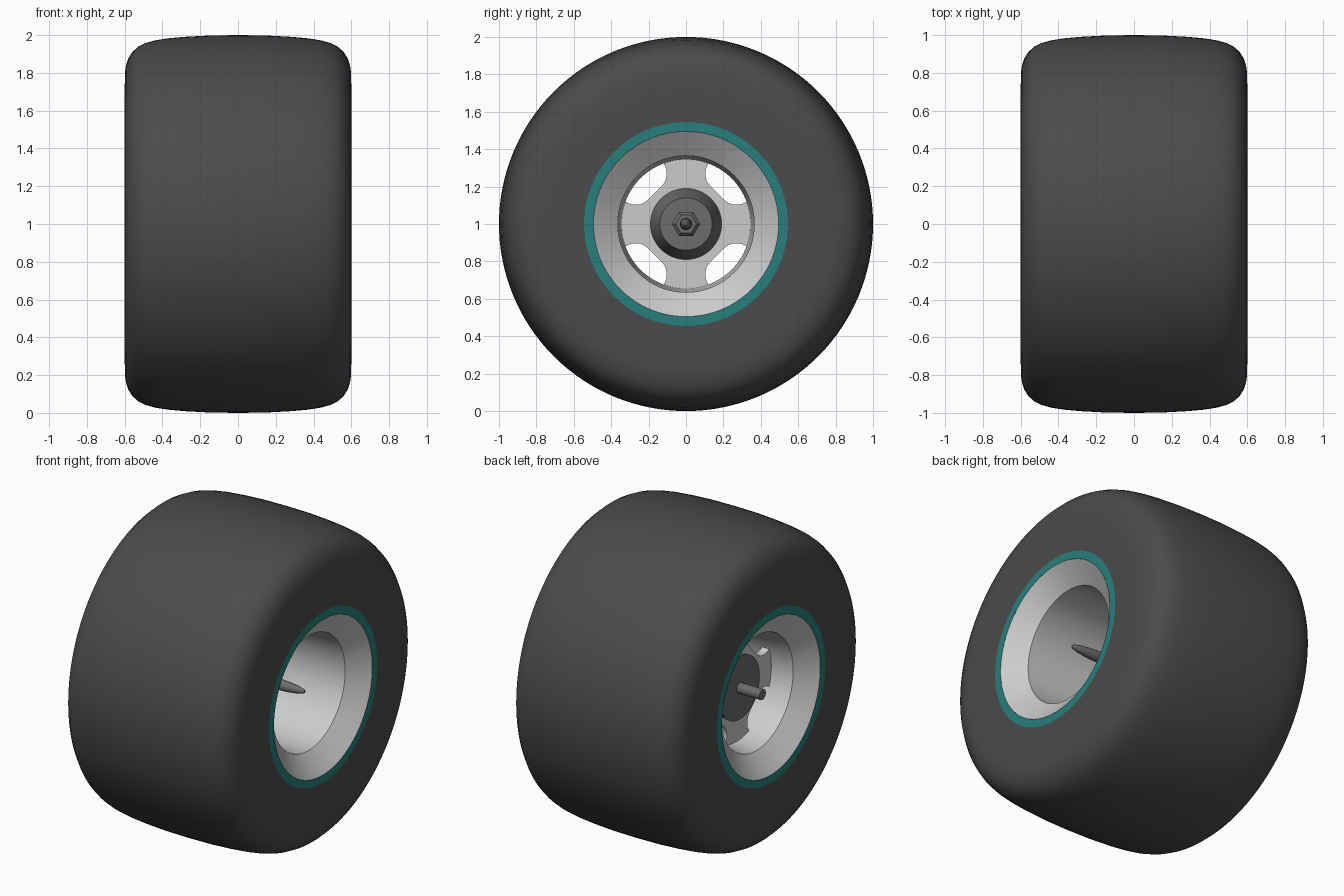
import bpy, bmesh
from math import sin, cos, radians, pi

if "Cube" in bpy.data.objects:
    bpy.data.objects.remove(bpy.data.objects["Cube"])

AXLE_Z = 1.0


def material(name, rgb):
    m = bpy.data.materials.new(name)
    m.diffuse_color = (*rgb, 1)
    m.use_nodes = True
    m.node_tree.nodes["Principled BSDF"].inputs["Base Color"].default_value = m.diffuse_color
    return m


RUBBER = material("rubber", (0.07, 0.07, 0.07))
TEAL = material("teal", (0.02, 0.21, 0.20))
DARK = material("dark_metal", (0.15, 0.15, 0.15))


def finish(name, bm, mat=None, smooth=True):
    me = bpy.data.meshes.new(name)
    bm.to_mesh(me)
    bm.free()
    ob = bpy.data.objects.new(name, me)
    bpy.context.collection.objects.link(ob)
    ob.location.z = AXLE_Z
    if mat:
        me.materials.append(mat)
    if smooth:
        bpy.ops.object.select_all(action='DESELECT')
        ob.select_set(True)
        bpy.context.view_layer.objects.active = ob
        bpy.ops.object.shade_smooth_by_angle(angle=radians(30))
    return ob


def revolve(name, profile, mat=None, n=96, smooth=True):
    """Turn (x, radius) points about the x axis; radius 0 closes to a point."""
    bm = bmesh.new()
    rings = []
    for x, r in profile:
        if r == 0:
            rings.append([bm.verts.new((x, 0, 0))] * n)
        else:
            rings.append([bm.verts.new((x, r * cos(2 * pi * j / n), r * sin(2 * pi * j / n)))
                          for j in range(n)])
    for a, b in zip(rings, rings[1:]):
        for j in range(n):
            k = (j + 1) % n
            quad = list(dict.fromkeys((a[j], a[k], b[k], b[j])))
            bm.faces.new(quad)
    return finish(name, bm, mat, smooth)


# tire: half profile mirrored across the middle
half = [(0.6, 0.545), (0.6, 0.70), (0.599, 0.80), (0.593, 0.84), (0.58, 0.878),
        (0.56, 0.91), (0.53, 0.938), (0.49, 0.958), (0.44, 0.972), (0.37, 0.983),
        (0.28, 0.991), (0.15, 0.998)]
revolve("tire", [(-x, r) for x, r in half] + [(0, 1.0)] + half[::-1], RUBBER, 128)

# coloured rings at the tire bead, one per side
revolve("right_bead_ring", [(0.6, 0.545), (0.6, 0.495)], TEAL, 128)
revolve("left_bead_ring", [(-0.6, 0.495), (-0.6, 0.545)], TEAL, 128)

# rim: conical lips and slightly tapered barrel
revolve("rim", [(0.6, 0.495), (0.5, 0.365), (-0.31, 0.345), (-0.36, 0.345),
                (-0.5, 0.365), (-0.6, 0.495)])

# spoke plate: cross-shaped outline, one window curve repeated four times
window = [(0.335, 0.125), (0.305, 0.110), (0.285, 0.104), (0.265, 0.103),
          (0.245, 0.106), (0.225, 0.113), (0.208, 0.126)]
window += [(b, a) for a, b in window[::-1]]
outline = []
for q in range(4):
    c, s = cos(q * pi / 2), sin(q * pi / 2)
    arc = [(0.35 * cos(radians(t)), 0.35 * sin(radians(t))) for t in range(-20, 21, 4)]
    outline += [(c * a - s * b, s * a + c * b) for a, b in arc + window]
bm = bmesh.new()
face = bm.faces.new([bm.verts.new((-0.36, a, b)) for a, b in outline])
ext = bmesh.ops.extrude_face_region(bm, geom=[face])
bmesh.ops.translate(bm, vec=(0.05, 0, 0),
                    verts=[v for v in ext["geom"] if isinstance(v, bmesh.types.BMVert)])
bmesh.ops.recalc_face_normals(bm, faces=bm.faces)
finish("spoke_plate", bm)

# hub: flat back, tapered front
revolve("hub", [(-0.38, 0), (-0.38, 0.2), (-0.31, 0.19), (-0.15, 0.14), (-0.15, 0)], DARK)

# hexagonal nut with a chamfered face
revolve("hub_nut", [(-0.15, 0.075), (-0.10, 0.075), (-0.08, 0.055), (-0.08, 0)],
        DARK, 6, smooth=False)

# axle: flat inner end, bullet-shaped outer tip
revolve("axle", [(-0.54, 0), (-0.54, 0.033), (0.30, 0.033), (0.36, 0.030),
                 (0.42, 0.023), (0.46, 0.014), (0.47, 0.008), (0.472, 0)], DARK, 32)
